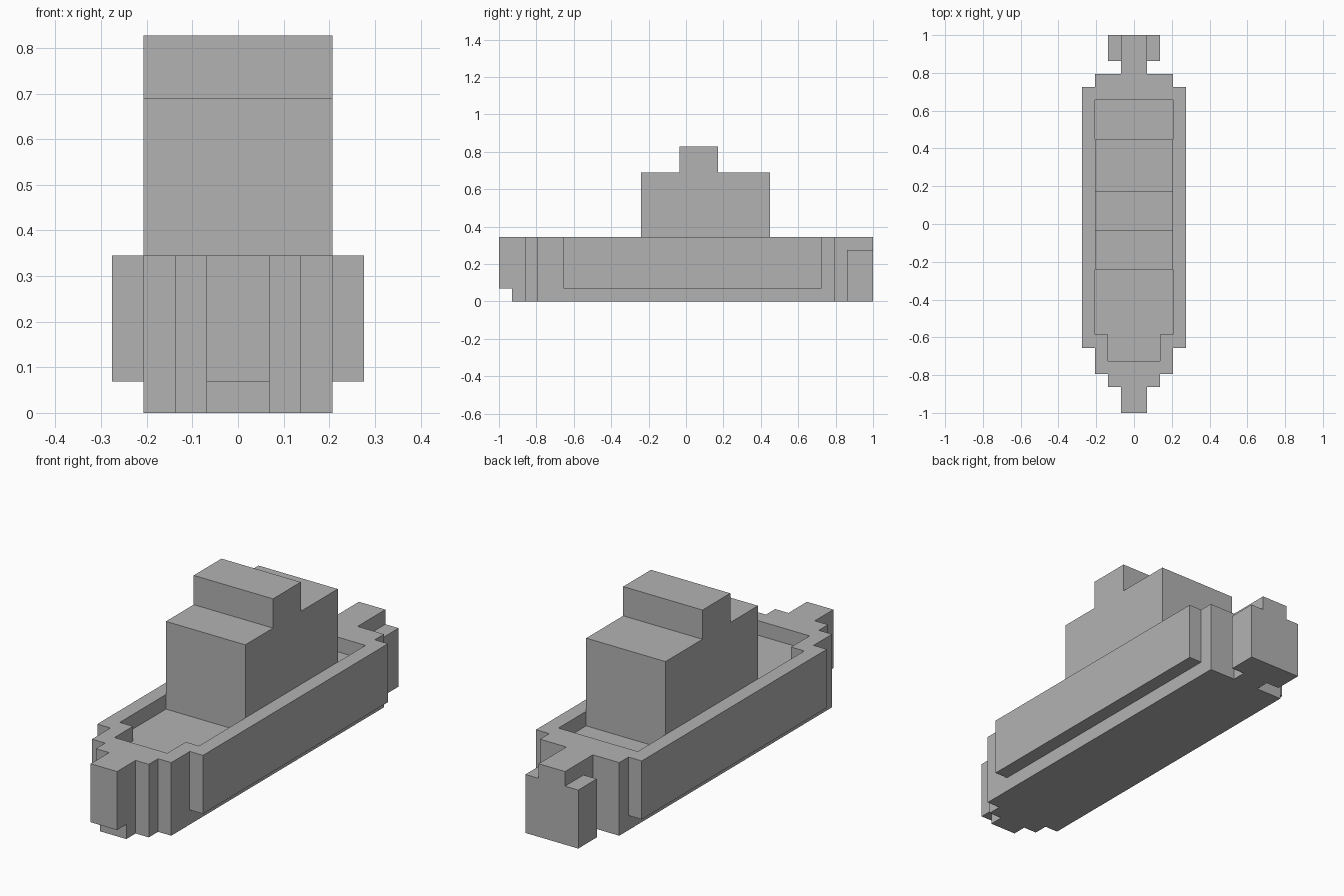
import bpy
import bmesh
from mathutils import Vector

if "Cube" in bpy.data.objects:
    bpy.data.objects.remove(bpy.data.objects["Cube"], do_unlink=True)

U = 2 / 29  # one block

grey = bpy.data.materials.new("plain_grey")
grey.use_nodes = True
grey.diffuse_color = (0.45, 0.45, 0.45, 1)
grey.node_tree.nodes["Principled BSDF"].inputs["Base Color"].default_value = grey.diffuse_color


def prism(name, points, direction):
    """Extrude a flat outline, given in blocks, into a solid."""
    bm = bmesh.new()
    face = bm.faces.new([bm.verts.new(Vector(p) * U) for p in points])
    grown = bmesh.ops.extrude_face_region(bm, geom=[face], use_keep_orig=True)
    moved = [v for v in grown["geom"] if isinstance(v, bmesh.types.BMVert)]
    bmesh.ops.translate(bm, verts=moved, vec=Vector(direction) * U)
    bmesh.ops.recalc_face_normals(bm, faces=bm.faces)
    mesh = bpy.data.meshes.new(name)
    bm.to_mesh(mesh)
    bm.free()
    mesh.materials.append(grey)
    obj = bpy.data.objects.new(name, mesh)
    bpy.context.collection.objects.link(obj)
    return obj


def plan(name, half, low, high):
    """Upright solid from the left half of a plan, mirrored in x."""
    points = half + [(-x, y) for x, y in reversed(half)]
    return prism(name, [(x, y, low) for x, y in points], (0, 0, high - low))


def combine(target, tool, operation):
    """Apply a boolean and discard the tool."""
    tool.hide_render = True
    mod = target.modifiers.new("combine", "BOOLEAN")
    mod.object, mod.operation, mod.solver = tool, operation, "EXACT"
    graph = bpy.context.evaluated_depsgraph_get()
    result = bpy.data.meshes.new_from_object(target.evaluated_get(graph))
    target.modifiers.clear()
    target.data = result
    bpy.data.objects.remove(tool, do_unlink=True)


# Hull with stepped bow and stern post
hull = plan("hull", [(1, -14.5), (1, -12.5), (2, -12.5), (2, -11.5), (3, -11.5),
                     (3, 11.5), (1, 11.5), (1, 14.5)], 0, 5)

# Raised side planking and rudder block
combine(hull, plan("side_planking", [(4, -9.5), (4, 10.5)], 1, 5), "UNION")
combine(hull, plan("rudder", [(2, 12.5), (2, 14.5)], 0, 4), "UNION")

# Sunken deck and the undercut below the stem
combine(hull, plan("deck_recess", [(2, -10.5), (2, -8.5), (3, -8.5), (3, 9.5)], 4, 6), "DIFFERENCE")
combine(hull, plan("stem_undercut", [(2, -15), (2, -13.5)], -1, 1), "DIFFERENCE")

# Cabin with a raised centre
cabin_side = [(-3.5, 4), (6.5, 4), (6.5, 10), (2.5, 10),
              (2.5, 12), (-0.5, 12), (-0.5, 10), (-3.5, 10)]
prism("cabin", [(-3, y, z) for y, z in cabin_side], (6, 0, 0))
